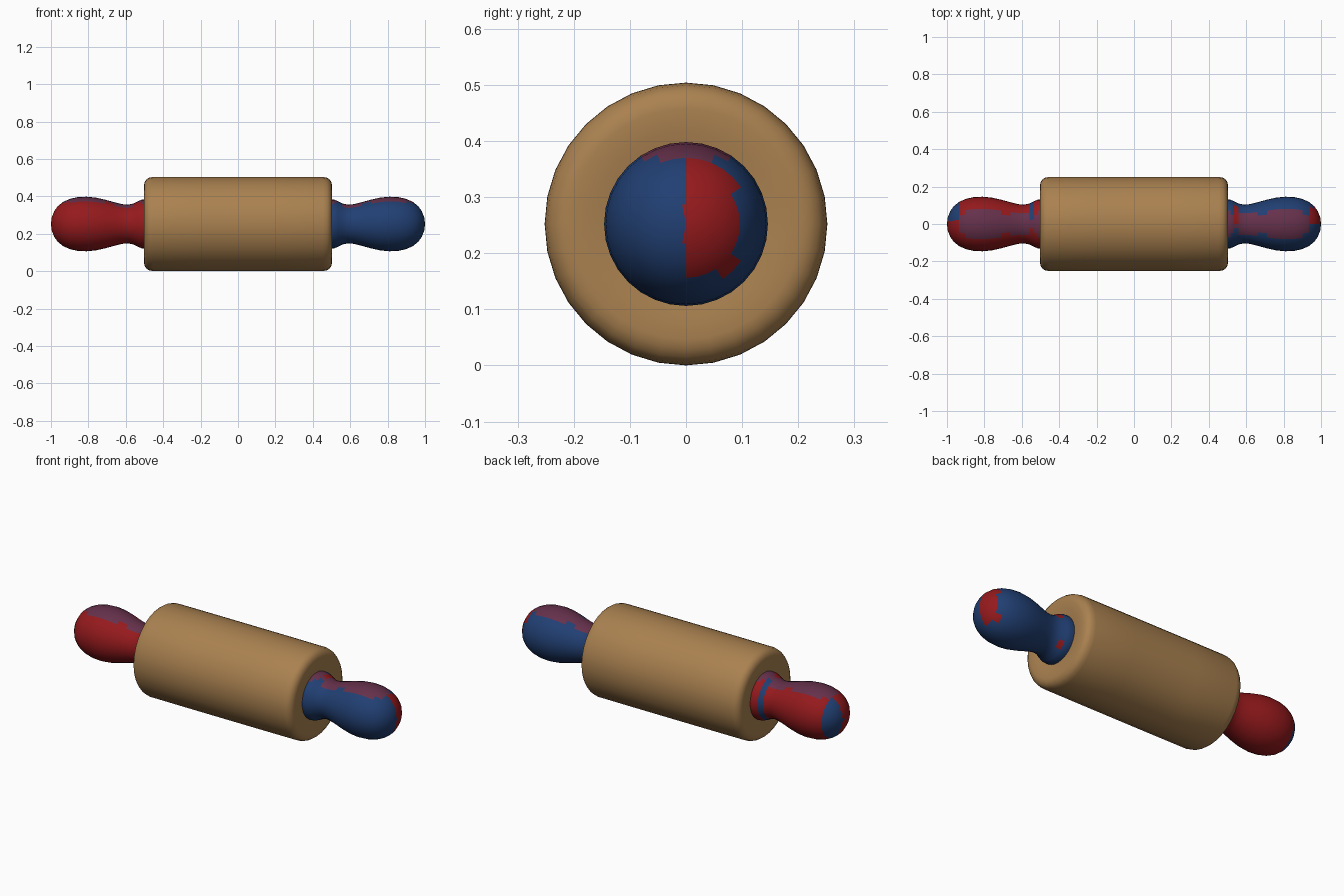
import bpy, bmesh, math

if "Cube" in bpy.data.objects:
    bpy.data.objects.remove(bpy.data.objects["Cube"])

SIDES = 32
AXIS_Z = 0.252


def material(name, rgb):
    m = bpy.data.materials.new(name)
    m.diffuse_color = (*rgb, 1)
    m.use_nodes = True
    m.node_tree.nodes["Principled BSDF"].inputs["Base Color"].default_value = m.diffuse_color
    return m


wood = material("wood", (0.40, 0.22, 0.08))
red = material("red_paint", (0.30, 0.01, 0.012))
blue = material("blue_paint", (0.015, 0.05, 0.17))
plum = material("plum_blend", (0.13, 0.03, 0.07))


def lathe(name, profile, mats, pick=None):
    """Turn an (x, radius) profile around the pin's long axis."""
    bm = bmesh.new()
    rings = []
    for x, r in profile:
        if r == 0:
            rings.append([bm.verts.new((x, 0, AXIS_Z))] * SIDES)
        else:
            rings.append([bm.verts.new((x, r * math.cos(a), AXIS_Z + r * math.sin(a)))
                          for a in (2 * math.pi * i / SIDES for i in range(SIDES))])
    for a, b in zip(rings, rings[1:]):
        for i in range(SIDES):
            j = (i + 1) % SIDES
            bm.faces.new(list(dict.fromkeys((a[i], a[j], b[j], b[i]))))
    bmesh.ops.recalc_face_normals(bm, faces=bm.faces)
    # make sure the normals point away from the axis
    if sum(f.normal.y * f.calc_center_median().y for f in bm.faces) < 0:
        bmesh.ops.reverse_faces(bm, faces=bm.faces)
    for f in bm.faces:
        f.smooth = True
        if pick:
            f.material_index = pick(f.normal, f.calc_center_median())
    me = bpy.data.meshes.new(name)
    bm.to_mesh(me)
    bm.free()
    for m in mats:
        me.materials.append(m)
    ob = bpy.data.objects.new(name, me)
    bpy.context.collection.objects.link(ob)
    return ob


# Wooden roller with rounded rims, open where the handles meet it
half = [(0.494, 0.130), (0.500, 0.165), (0.503, 0.205), (0.500, 0.222),
        (0.491, 0.237), (0.477, 0.247), (0.455, 0.2515), (0.2, 0.252)]
lathe("roller", half + [(-x, r) for x, r in reversed(half)], [wood])

# Turned handles: collar, narrow neck, bulbous grip
grip = [(0.494, 0.130), (0.515, 0.130), (0.535, 0.122), (0.56, 0.109),
        (0.59, 0.103), (0.62, 0.106), (0.66, 0.116), (0.71, 0.130),
        (0.76, 0.141), (0.81, 0.146), (0.86, 0.143), (0.90, 0.134),
        (0.935, 0.118), (0.963, 0.096), (0.983, 0.068), (0.996, 0.035), (1.0, 0)]


# Painted patches: plum stripe on top, contrasting patch on the tip
def right_paint(n, c):
    if n.x > 0.45 and -0.005 < c.y < 0.09 and c.z > 0.16:
        return 1
    return 2 if n.z > 0.85 else 0


def left_paint(n, c):
    if n.x < -0.45 and c.y > 0.02:
        return 1
    return 2 if n.z > 0.85 else 0


lathe("right_handle", grip, [blue, red, plum], right_paint)
lathe("left_handle", [(-x, r) for x, r in grip], [red, blue, plum], left_paint)
